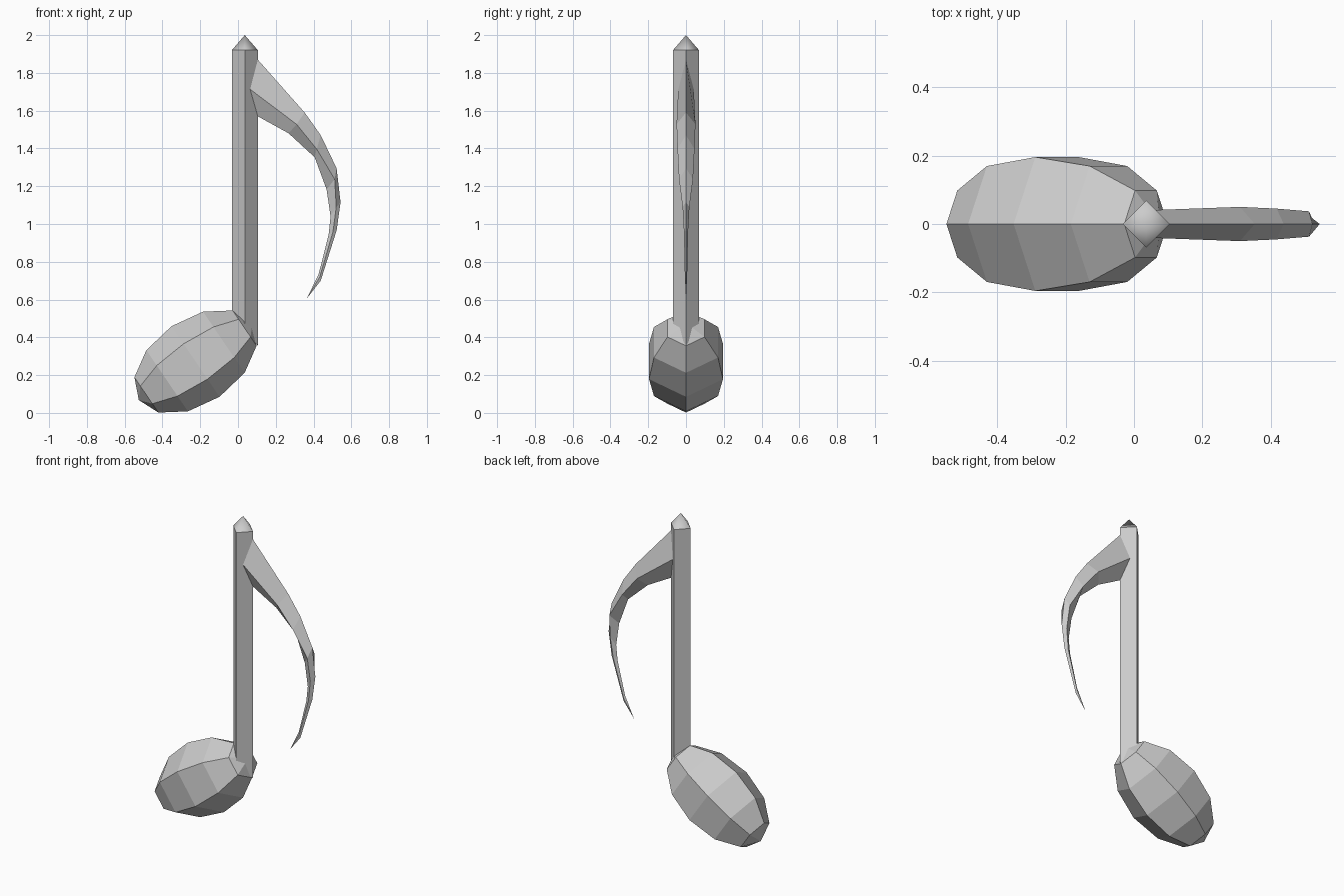
import bpy
import bmesh
from math import sin, cos, pi, radians
from mathutils import Matrix, Vector

if "Cube" in bpy.data.objects:
    bpy.data.objects.remove(bpy.data.objects["Cube"])


def loft(name, rings, start=None, end=None, smooth_end=False):
    """Skin a list of equal-sized rings, with optional end points."""
    bm = bmesh.new()
    loops = [[bm.verts.new(p) for p in ring] for ring in rings]
    n = len(loops[0])
    for a, b in zip(loops, loops[1:]):
        for i in range(n):
            j = (i + 1) % n
            bm.faces.new((a[i], a[j], b[j], b[i]))
    for tip, ring, smooth in ((start, loops[0], False), (end, loops[-1], smooth_end)):
        if tip is not None:
            v = bm.verts.new(tip)
            for i in range(n):
                bm.faces.new((ring[i], ring[(i + 1) % n], v)).smooth = smooth
    bmesh.ops.recalc_face_normals(bm, faces=bm.faces)
    mesh = bpy.data.meshes.new(name)
    bm.to_mesh(mesh)
    bm.free()
    obj = bpy.data.objects.new(name, mesh)
    bpy.context.collection.objects.link(obj)
    return obj


# Note head: six-sided stretched sphere, tilted up to the right
radius, half_length = 0.226, 0.363
place = Matrix.Translation((-0.225, 0, 0.272)) @ Matrix.Rotation(radians(55.8), 4, 'Y')
head_rings = []
for k in range(1, 6):
    t = pi * k / 6
    r, h = radius * sin(t), -half_length * cos(t)
    head_rings.append([place @ Vector((r * cos(i * pi / 3), r * sin(i * pi / 3), h))
                       for i in range(6)])
loft("note_head", head_rings, place @ Vector((0, 0, -half_length)),
     place @ Vector((0, 0, half_length)))

# Stem: diamond section with a pointed top; its foot follows the head surface
cx, w = 0.036, 0.069
corners = [(cx + w, 0), (cx, w), (cx - w, 0), (cx, -w)]
foot = [(x, y, z) for (x, y), z in zip(corners, (0.355, 0.46, 0.52, 0.46))]
top = [(x, y, 1.92) for x, y in corners]
loft("stem", [foot, top], end=(cx, 0, 2.0), smooth_end=True)

# Flag: diamond section sweeping down; outer edge, ridge, inner edge, half thickness
sections = [
    ((0.105, 1.87), (0.062, 1.715), (0.105, 1.57), 0.041),
    ((0.353, 1.59), (0.310, 1.528), (0.268, 1.48), 0.050),
    ((0.438, 1.47), (0.417, 1.396), (0.406, 1.353), 0.045),
    ((0.522, 1.295), (0.512, 1.237), (0.469, 1.183), 0.037),
    ((0.543, 1.115), (0.520, 1.09), (0.490, 1.04), 0.018),
    ((0.522, 0.966), (0.503, 0.96), (0.480, 0.945), 0.011),
    ((0.438, 0.70), (0.433, 0.72), (0.427, 0.735), 0.006),
]
flag_rings = [[(o[0], 0, o[1]), (m[0], t, m[1]), (i[0], 0, i[1]), (m[0], -t, m[1])]
              for o, m, i, t in sections]
loft("flag", flag_rings, end=(0.364, 0, 0.605))
